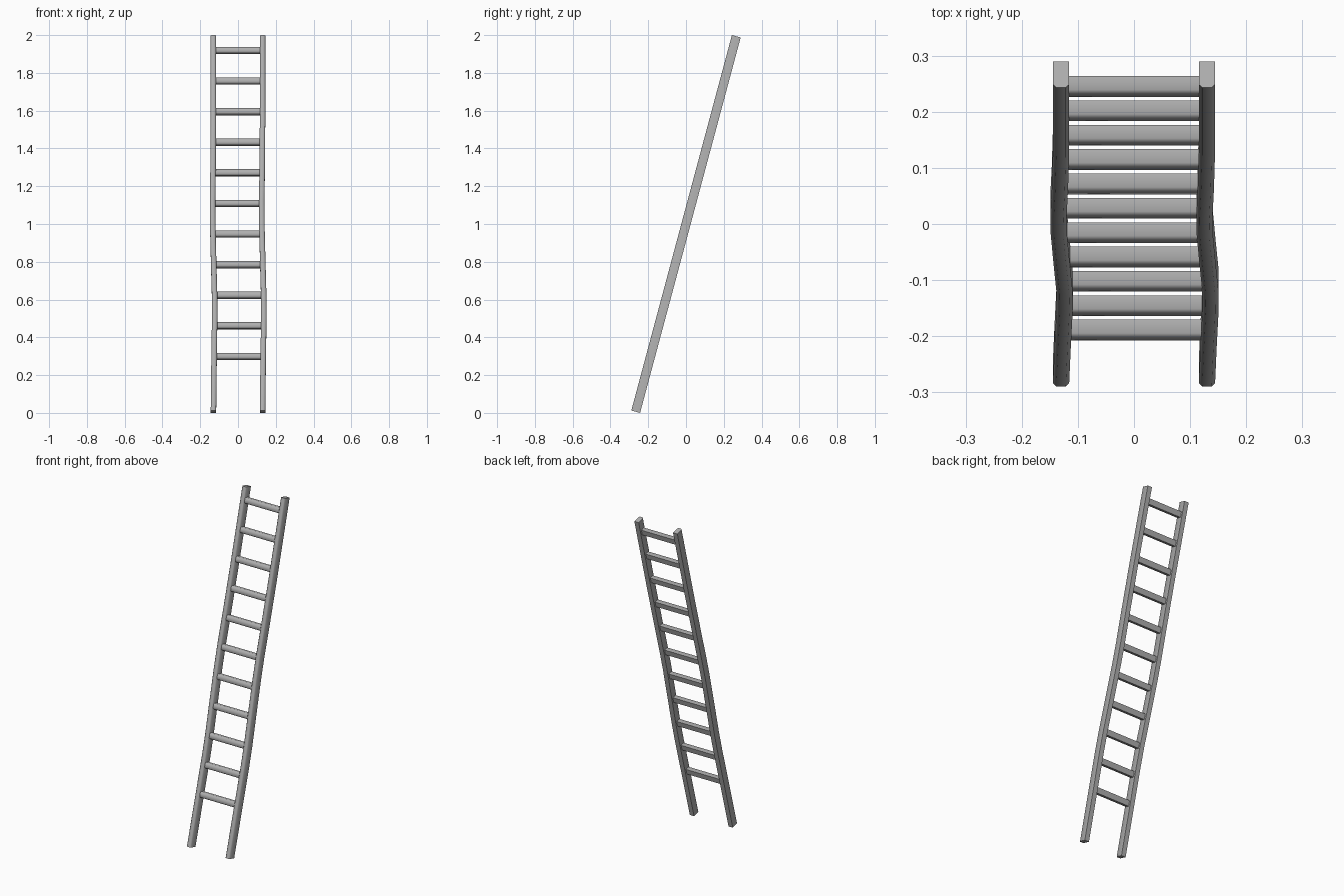
import bpy, bmesh, math
from mathutils import Matrix

if "Cube" in bpy.data.objects:
    bpy.data.objects.remove(bpy.data.objects["Cube"])

TILT = math.radians(15)
DEPTH, WIDTH = 0.048, 0.029
LENGTH = (2 - DEPTH * math.sin(TILT)) / math.cos(TILT)
LEAN = Matrix.Translation((0, 0, 1)) @ Matrix.Rotation(-TILT, 4, 'X')

# sideways bow of the rails: (world height, x shift)
BOW = [(0, 0), (0.25, 0.003), (0.5, 0.0065), (0.62, 0.006), (0.8, 0.001),
       (1.0, -0.004), (1.12, -0.0045), (1.3, -0.002), (1.55, 0), (2, 0)]

grey = bpy.data.materials.new("dark_grey")
grey.diffuse_color = (0.43, 0.43, 0.43, 1)
grey.use_nodes = True
grey.node_tree.nodes["Principled BSDF"].inputs["Base Color"].default_value = grey.diffuse_color


def bow(z):
    for (z0, a), (z1, b) in zip(BOW, BOW[1:]):
        if z <= z1:
            return a + (b - a) * (z - z0) / (z1 - z0)
    return 0


def bevelled(half_w, half_d, c):
    """Rectangle, square at the back (+), with bevelled front (-) corners."""
    return [(-half_w, half_d), (-half_w, -half_d + c), (-half_w + c, -half_d),
            (half_w - c, -half_d), (half_w, -half_d + c), (half_w, half_d)]


def loft(name, sections):
    """Skin a list of equal-length point rings and cap both ends."""
    bm = bmesh.new()
    rings = [[bm.verts.new(p) for p in s] for s in sections]
    n = len(rings[0])
    for a, b in zip(rings, rings[1:]):
        for i in range(n):
            j = (i + 1) % n
            bm.faces.new((a[i], a[j], b[j], b[i]))
    bm.faces.new(rings[0])
    bm.faces.new(rings[-1])
    bmesh.ops.recalc_face_normals(bm, faces=bm.faces)
    bm.transform(LEAN)
    mesh = bpy.data.meshes.new(name)
    bm.to_mesh(mesh)
    bm.free()
    mesh.materials.append(grey)
    ob = bpy.data.objects.new(name, mesh)
    bpy.context.collection.objects.link(ob)
    bpy.ops.object.select_all(action='DESELECT')
    bpy.context.view_layer.objects.active = ob
    ob.select_set(True)
    bpy.ops.object.shade_smooth_by_angle(angle=math.radians(50))


# side rails
for name, cx in (("left_rail", -0.130), ("right_rail", 0.130)):
    loft(name, [[(cx + bow(z) + x, y, (z / 2 - 0.5) * LENGTH)
                 for x, y in bevelled(WIDTH / 2, DEPTH / 2, 0.006)] for z, _ in BOW])

# rungs: same bevelled section, flat at the back
for k in range(11):
    z = 0.299 + 0.162 * k
    s = (z - 1) / math.cos(TILT)
    ring = bevelled(0.0165, 0.0155, 0.006)
    loft(f"rung_{k + 1}", [[(x + bow(z), y - 0.002, s + dz) for dz, y in ring]
                           for x in (-0.122, 0.122)])
